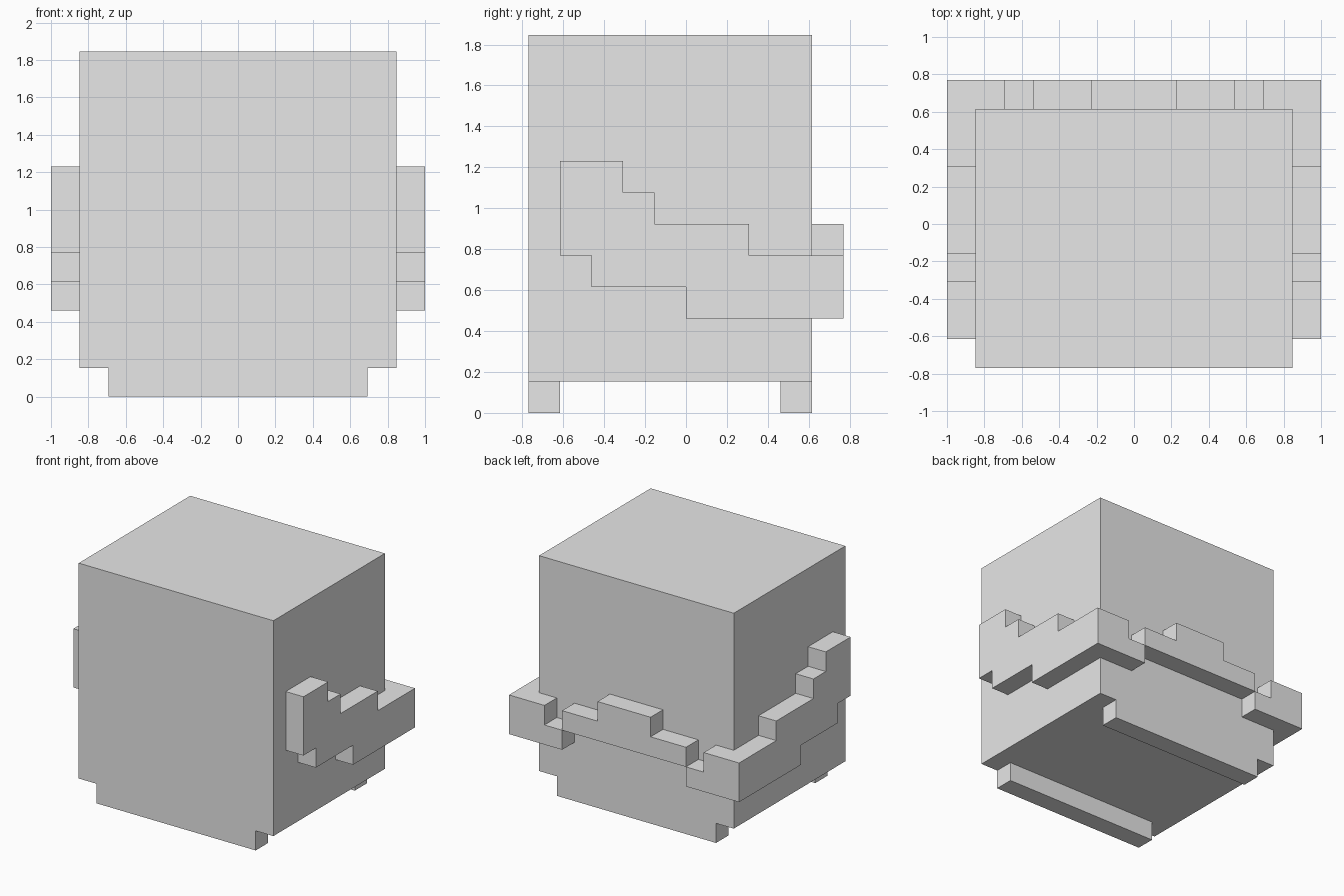
import bpy
import bmesh

U = 2 / 13  # one block of the grid


def remove_default_cube():
    cube = bpy.data.objects.get("Cube")
    if cube:
        bpy.data.objects.remove(cube, do_unlink=True)


def make_material(name, color):
    mat = bpy.data.materials.new(name)
    mat.use_nodes = True
    mat.diffuse_color = color
    mat.node_tree.nodes["Principled BSDF"].inputs["Base Color"].default_value = color
    return mat


def extrude_profile(name, profile, start, end, axis, mat):
    """Extrude a (horizontal, z) profile along x or y, in block units."""
    def place(h, z, along):
        return (along * U, h * U, z * U) if axis == "x" else (h * U, along * U, z * U)

    bm = bmesh.new()
    face = bm.faces.new([bm.verts.new(place(h, z, start)) for h, z in profile])
    moved = bmesh.ops.extrude_face_region(bm, geom=[face])["geom"]
    verts = [g for g in moved if isinstance(g, bmesh.types.BMVert)]
    bmesh.ops.translate(bm, verts=verts, vec=place(0, 0, end - start))
    bmesh.ops.recalc_face_normals(bm, faces=bm.faces)
    mesh = bpy.data.meshes.new(name)
    bm.to_mesh(mesh)
    bm.free()
    mesh.materials.append(mat)
    obj = bpy.data.objects.new(name, mesh)
    bpy.context.collection.objects.link(obj)
    return obj


def rect(h0, h1, z0, z1):
    return [(h0, z0), (h1, z0), (h1, z1), (h0, z1)]


remove_default_cube()
grey = make_material("plain grey", (0.8, 0.8, 0.8, 1))

# Main block and the two rails under it
extrude_profile("body", rect(-5, 4, 1, 12), -5.5, 5.5, "x", grey)
for name, y in (("front_rail", -5), ("back_rail", 3)):
    extrude_profile(name, rect(y, y + 1, 0, 1), -4.5, 4.5, "x", grey)

# Stepped band: sides rise towards the front, corners wrap to the back
side_steps = [(-4, 8), (-2, 8), (-2, 7), (-1, 7), (-1, 6), (2, 6), (2, 5), (5, 5),
              (5, 3), (0, 3), (0, 4), (-3, 4), (-3, 5), (-4, 5)]
corner_steps = [(3.5, 3), (5.5, 3), (5.5, 5), (4.5, 5), (4.5, 4), (3.5, 4)]
for name, s in (("left", 1), ("right", -1)):
    extrude_profile(name + "_band", side_steps, s * 5.5, s * 6.5, "x", grey)
    corner = [(s * x, z) for x, z in corner_steps]
    extrude_profile(name + "_band_corner", corner, 4, 5, "y", grey)

# Raised middle of the band at the back
half = [(3.5, 4), (3.5, 5), (1.5, 5), (1.5, 6)]
middle = half + [(-x, z) for x, z in reversed(half)]
extrude_profile("back_band", middle, 4, 5, "y", grey)
